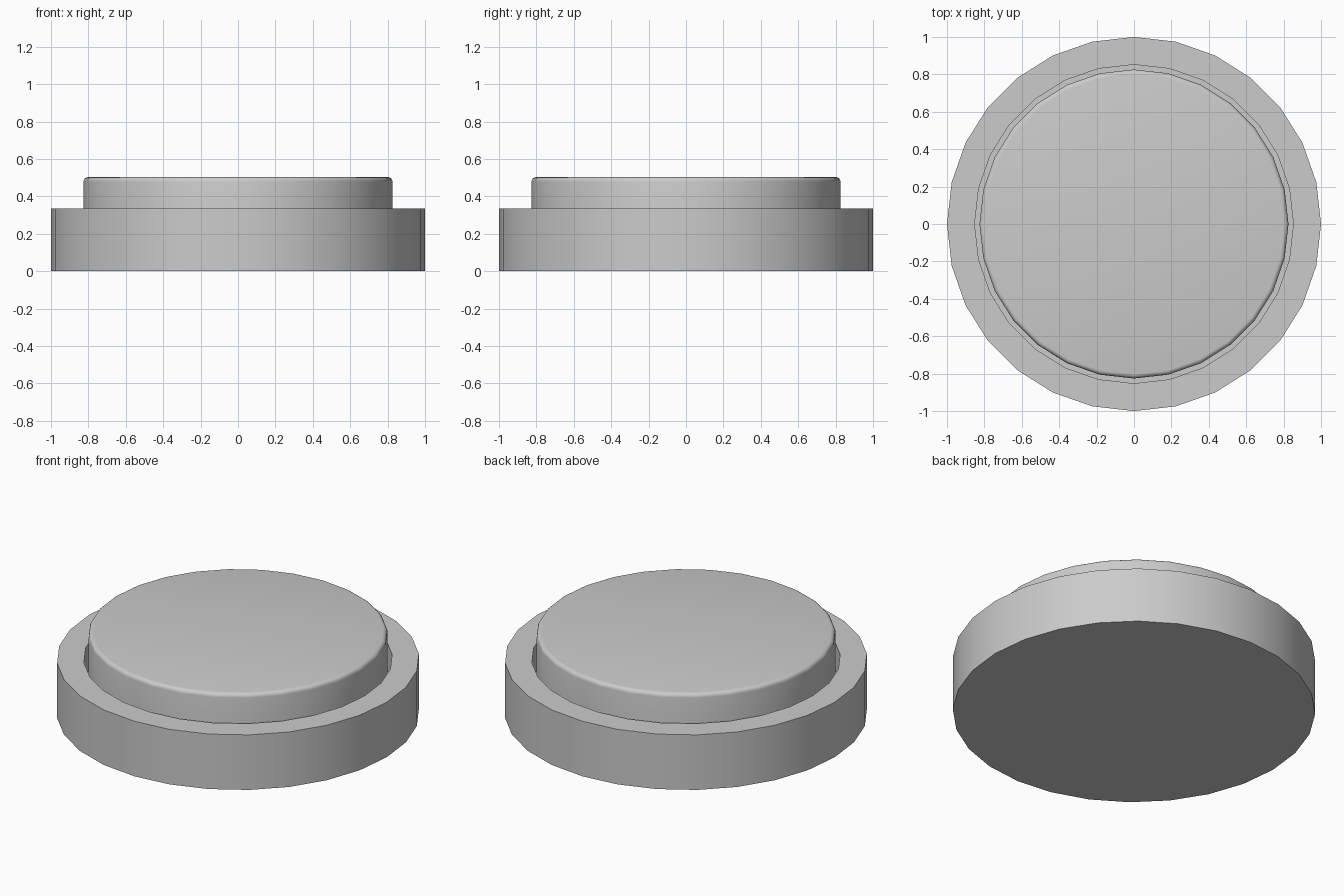
import bpy, bmesh, math

if "Cube" in bpy.data.objects:
    bpy.data.objects.remove(bpy.data.objects["Cube"])

SIDES = 28


def lathe(name, profile, close_bottom=True, close_top=True):
    """Revolve an (r, z) profile into a faceted round part."""
    bm = bmesh.new()
    rings = []
    for r, z in profile:
        rings.append([bm.verts.new((r * math.cos(2 * math.pi * i / SIDES),
                                    r * math.sin(2 * math.pi * i / SIDES), z))
                      for i in range(SIDES)])
    for a, b in zip(rings, rings[1:]):
        for i in range(SIDES):
            j = (i + 1) % SIDES
            bm.faces.new((a[i], a[j], b[j], b[i]))
    if close_bottom:
        bm.faces.new(rings[0][::-1])
    if close_top:
        bm.faces.new(rings[-1])
    mesh = bpy.data.meshes.new(name)
    bm.to_mesh(mesh)
    bm.free()
    ob = bpy.data.objects.new(name, mesh)
    bpy.context.collection.objects.link(ob)
    bpy.context.view_layer.objects.active = ob
    ob.select_set(True)
    bpy.ops.object.shade_smooth_by_angle(angle=math.radians(35))
    ob.select_set(False)
    return ob


# Housing: solid base with a round well and a flat rim
WELL = 0.167
lathe("button_housing", [(1.0, 0), (1.0, 0.335), (0.852, 0.335), (0.852, WELL)])

# Push cap: sits in the well with a narrow gap, rounded top edge
R, TOP, B = 0.826, 0.503, 0.024
rounded = [(R - B + B * math.cos(t), TOP - B + B * math.sin(t))
           for t in (math.pi / 2 * k / 4 for k in range(5))]
lathe("push_cap", [(R, WELL)] + rounded, close_bottom=False)
